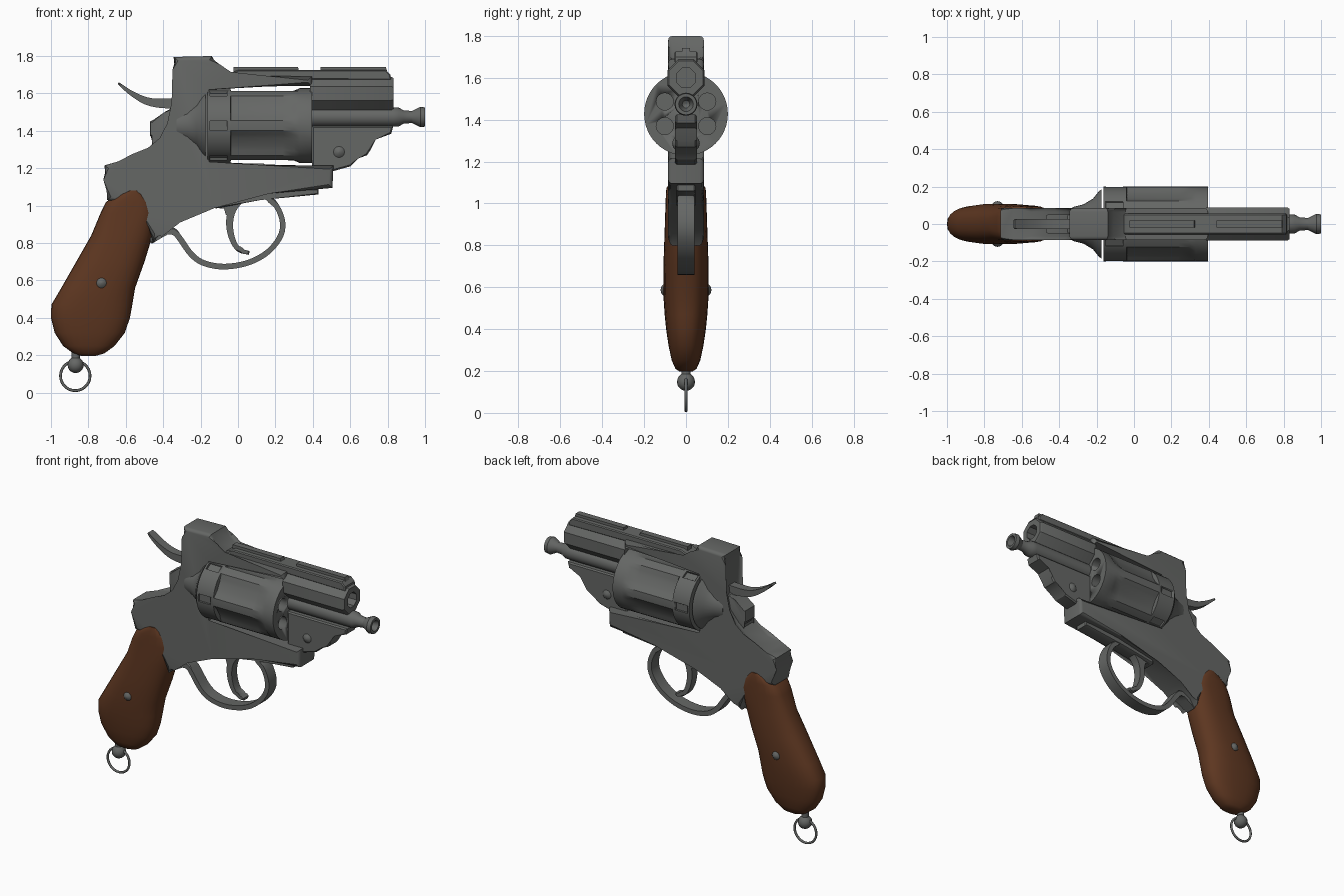
import bpy, bmesh, math
from mathutils import Vector, Matrix

if "Cube" in bpy.data.objects:
    bpy.data.objects.remove(bpy.data.objects["Cube"])


def material(name, rgb):
    m = bpy.data.materials.new(name)
    m.diffuse_color = (*rgb, 1)
    m.use_nodes = True
    m.node_tree.nodes["Principled BSDF"].inputs["Base Color"].default_value = m.diffuse_color
    return m


STEEL = material("gun grey steel", (0.13, 0.135, 0.13))
WOOD = material("brown wood", (0.112, 0.038, 0.015))


def finish(name, bm, mat=STEEL, angle=32):
    bmesh.ops.remove_doubles(bm, verts=bm.verts, dist=1e-5)
    bmesh.ops.recalc_face_normals(bm, faces=bm.faces)
    me = bpy.data.meshes.new(name)
    bm.to_mesh(me)
    bm.free()
    me.materials.append(mat)
    ob = bpy.data.objects.new(name, me)
    bpy.context.collection.objects.link(ob)
    bpy.ops.object.select_all(action='DESELECT')
    ob.select_set(True)
    bpy.context.view_layer.objects.active = ob
    bpy.ops.object.shade_smooth_by_angle(angle=math.radians(angle))
    return ob


def add_loft(bm, rings):
    """Skin closed rings of points and cap both ends."""
    vs = [[bm.verts.new(p) for p in r] for r in rings]
    n = len(vs[0])
    for a, b in zip(vs, vs[1:]):
        for i in range(n):
            j = (i + 1) % n
            bm.faces.new((a[i], a[j], b[j], b[i]))
    bm.faces.new(vs[0])
    bm.faces.new(vs[-1])


def add_turned(bm, profile, axis, origin, segs, turn=0.0):
    rings = []
    for a, r in profile:
        ring = []
        for i in range(segs):
            t = 2 * math.pi * i / segs + turn
            c, s, r2 = math.cos(t), math.sin(t), max(r, 1e-4)
            p = {'X': (a, r2 * c, r2 * s), 'Y': (r2 * c, a, r2 * s),
                 'Z': (r2 * c, r2 * s, a)}[axis]
            ring.append(Vector(p) + Vector(origin))
        rings.append(ring)
    add_loft(bm, rings)


def turned(name, profile, axis, origin, segs=20, turn=0.0):
    bm = bmesh.new()
    add_turned(bm, profile, axis, origin, segs, turn)
    return finish(name, bm)


def prism(name, outline, hy, bevel=0.0, segments=3):
    """Side outline (x, z) extruded to +-hy, with rounded side rims."""
    bm = bmesh.new()
    add_loft(bm, [[(x, y, z) for x, z in outline] for y in (-hy, hy)])
    if bevel:
        rim = [e for e in bm.edges if abs(e.verts[0].co.y - e.verts[1].co.y) < 1e-6]
        bmesh.ops.bevel(bm, geom=rim, offset=bevel, segments=segments, profile=0.5,
                        affect='EDGES', clamp_overlap=False)
    return finish(name, bm)


def strip(name, pts, t0, t1, hy, steps=4, bevel=0.006):
    """Curved bar along a smooth path, half thickness t0 to t1."""
    P = [Vector(p) for p in pts]
    P = [2 * P[0] - P[1]] + P + [2 * P[-1] - P[-2]]
    path = []
    for i in range(1, len(P) - 2):
        a, b, c, d = P[i - 1:i + 3]
        for k in range(steps):
            t = k / steps
            path.append(0.5 * (2 * b + (c - a) * t + (2 * a - 5 * b + 4 * c - d) * t * t
                               + (3 * b - a - 3 * c + d) * t ** 3))
    path.append(P[-2])
    left, right = [], []
    for i, p in enumerate(path):
        d = (path[min(i + 1, len(path) - 1)] - path[max(i - 1, 0)]).normalized()
        n = Vector((-d.y, d.x)) * (t0 + (t1 - t0) * i / (len(path) - 1))
        left.append(p + n)
        right.append(p - n)
    return prism(name, left + right[::-1], hy, bevel, 1)


# Frame: C shape around the cylinder window
prism("frame", [
    (-.70, 1.03), (-.70, 1.14), (-.715, 1.215), (-.645, 1.235), (-.55, 1.26), (-.48, 1.31),
    (-.42, 1.36), (-.36, 1.43), (-.335, 1.55), (-.33, 1.73), (-.345, 1.795), (-.14, 1.80),
    (-.11, 1.74), (-.045, 1.695), (.395, 1.69), (.395, 1.64), (-.175, 1.64), (-.175, 1.215),
    (.51, 1.215), (.505, 1.095), (.17, 1.065), (-.135, 1.005), (-.31, .91), (-.42, .85),
    (-.455, .80), (-.49, .96), (-.55, 1.04), (-.64, 1.02)], .085, .02)
prism("frame_front_lug", [
    (.395, 1.425), (.83, 1.425), (.82, 1.385), (.73, 1.36), (.71, 1.30), (.69, 1.27),
    (.64, 1.26), (.60, 1.21), (.51, 1.185), (.395, 1.185)], .052, .008, 1)
prism("guard_plate", [(.43, 1.09), (.43, 1.06), (.12, 1.03), (-.12, .985), (-.12, 1.03),
                      (.17, 1.08)], .045, .006, 1)
prism("cylinder_stop", [(.08, 1.20), (.08, 1.225), (.14, 1.225), (.14, 1.20)], .02)

# Recoil shield flaring out behind the cylinder
turned("recoil_shield", [(-.33, .09), (-.27, .105), (-.22, .135), (-.19, .172), (-.175, .185)],
       'X', (0, 0, 1.43), 32)

# Hammer
prism("hammer_body", [
    (-.46, 1.28), (-.45, 1.35), (-.47, 1.375), (-.47, 1.45), (-.39, 1.49), (-.355, 1.525),
    (-.30, 1.525), (-.30, 1.28)], .05, .01, 2)
strip("hammer_spur", [(-.64, 1.655), (-.56, 1.595), (-.46, 1.552), (-.30, 1.545)],
      .006, .03, .028)

# Fluted cylinder with chambers and stop notches
CZ, R, SEG = 1.428, .2, 48
bm = bmesh.new()
rings = []
for x, depth in [(-.163, 0), (-.04, 0), (-.037, .026), (.24, .026), (.30, .013),
                 (.33, 0), (.395, 0)]:
    ring = []
    for i in range(SEG):
        deg = i * 360 / SEG
        off = abs((deg % 60) - 30)
        r = R - depth * (1 if off < 9 else .6 if off < 16 else 0)
        t = math.radians(deg)
        ring.append((x, r * math.cos(t), CZ + r * math.sin(t)))
    rings.append(ring)
add_loft(bm, rings)
cylinder = finish("cylinder", bm, angle=25)

bm = bmesh.new()
for k in range(6):
    t = math.radians(30 + 60 * k)
    add_turned(bm, [(.05, .041), (.45, .041)], 'X',
               (0, .117 * math.cos(t), CZ + .117 * math.sin(t)), 16)
    u = math.radians(60 * k)
    bmesh.ops.create_cube(bm, size=1, matrix=Matrix.Translation(
        (-.105, R * math.cos(u), CZ + R * math.sin(u)))
        @ Matrix.Rotation(u, 4, 'X') @ Matrix.Diagonal((.09, .03, .05, 1)))
cutter = finish("cylinder_cutter", bm)
cutter.hide_render = True
mod = cylinder.modifiers.new("cuts", 'BOOLEAN')
mod.object = cutter
mod.operation = 'DIFFERENCE'
mod.solver = 'EXACT'
bpy.context.view_layer.objects.active = cylinder
bpy.ops.object.modifier_apply(modifier=mod.name)
bpy.data.objects.remove(cutter)

# Octagonal barrel with bore, rib and sight rails
turned("barrel", [(.385, 0), (.385, .096), (.82, .096), (.832, .088), (.832, .05), (.45, .05),
                  (.45, 0)], 'X', (0, 0, 1.60), 8, math.pi / 8)
prism("top_rib", [(-.07, 1.68), (-.05, 1.705), (0, 1.725), (.79, 1.725), (.815, 1.70),
                  (.82, 1.67)], .055, .006, 1)
for name, x0, x1 in (("rear_rail", -.025, .32), ("front_rail", .44, .79)):
    prism(name, [(x0, 1.71), (x0, 1.742), (x1, 1.742), (x1 + .01, 1.71)], .02)

# Ejector rod with flared hollow knob
turned("ejector_rod", [(.39, .052), (.83, .052), (.86, .05), (.885, .036), (.93, .032),
                       (.955, .045), (.975, .055), (1.0, .051), (1.0, .035), (.95, .018),
                       (.94, 0)], 'X', (0, 0, 1.474))

# Trigger guard and trigger
strip("trigger_guard", [
    (-.47, .81), (-.36, .868), (-.315, .83), (-.25, .74), (-.18, .692), (-.07, .674),
    (.06, .697), (.165, .757), (.23, .845), (.235, .93), (.19, 1.02), (.12, 1.06)],
    .016, .014, .04)
strip("trigger", [(.02, 1.05), (-.03, .98), (-.045, .90), (-.03, .82), (.005, .765),
                  (.06, .747)], .024, .01, .028)
prism("trigger_rear_step", [(-.10, 1.03), (-.10, .985), (-.075, .985), (-.065, .95), (-.03, .95),
                            (-.01, 1.03)], .025)

# Wooden grip: stacked rounded slices (z, back x, front x, half width)
rings = []
for z, x0, x1, hy in [
        (.197, -.84, -.76, .03), (.21, -.88, -.715, .05), (.25, -.935, -.66, .068),
        (.32, -.98, -.605, .083), (.40, -1.0, -.578, .095), (.47, -.998, -.565, .102),
        (.56, -.945, -.55, .108), (.70, -.865, -.50, .108), (.84, -.785, -.457, .103),
        (.96, -.735, -.443, .099), (1.02, -.705, -.46, .097), (1.06, -.645, -.495, .095),
        (1.08, -.59, -.53, .091)]:
    e = .8 if z < .9 else .6
    ring = []
    for i in range(28):
        c, s = math.cos(2 * math.pi * i / 28), math.sin(2 * math.pi * i / 28)
        ring.append(((x0 + x1) / 2 + (x1 - x0) / 2 * math.copysign(abs(c) ** e, c),
                     hy * math.copysign(abs(s) ** e, s), z))
    rings.append(ring)
bm = bmesh.new()
add_loft(bm, rings)
finish("grip", bm, WOOD, 50)

# Domed screws through grip and front lug
for name, x, z, r, h in (("grip_screw", -.73, .587, .027, .122),
                         ("lug_screw", .54, 1.287, .03, .066)):
    turned(name, [(-h, 0), (-h + .004, r * .6), (-h + .014, r), (h - .014, r),
                  (h - .004, r * .6), (h, 0)], 'Y', (x, 0, z), 14)

# Lanyard ball and ring
ball = [(.043 * -math.cos(math.pi * i / 10), .043 * math.sin(math.pi * i / 10))
        for i in range(9)]
turned("lanyard_ball", ball + [(.038, .022), (.07, .022)], 'Z', (-.868, 0, .148), 16)
bpy.ops.mesh.primitive_torus_add(location=(-.87, 0, .09), rotation=(math.pi / 2, 0, 0),
                                 major_radius=.079, minor_radius=.0075,
                                 major_segments=28, minor_segments=8)
ring = bpy.context.object
ring.name = "lanyard_ring"
ring.data.materials.append(STEEL)
bpy.ops.object.shade_smooth()
